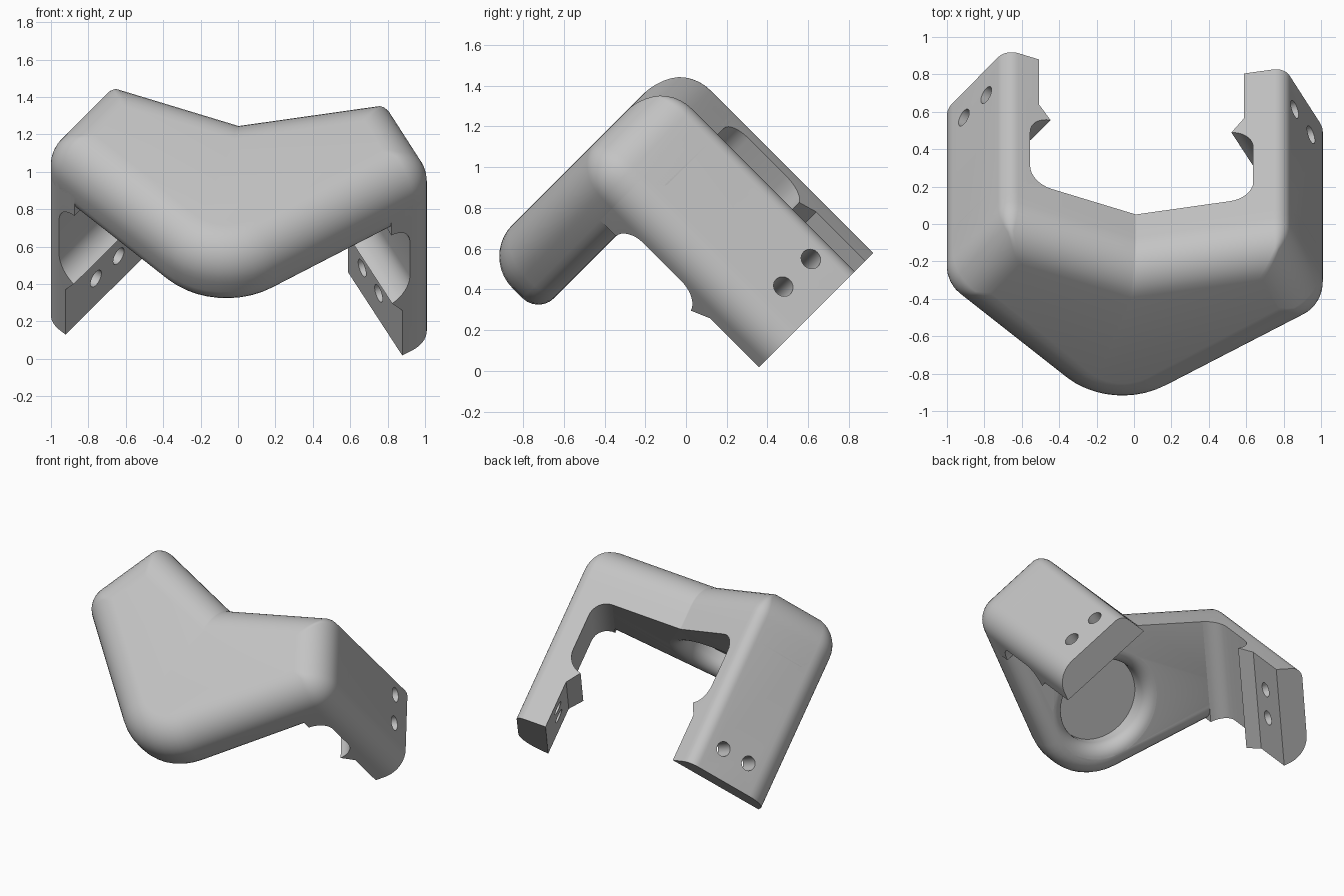
import bpy, bmesh, math
from mathutils import Vector

if "Cube" in bpy.data.objects:
    bpy.data.objects.remove(bpy.data.objects["Cube"])

grey = bpy.data.materials.new("light_grey")
grey.use_nodes = True
grey.diffuse_color = (0.55, 0.55, 0.55, 1)
grey.node_tree.nodes["Principled BSDF"].inputs["Base Color"].default_value = (0.55, 0.55, 0.55, 1)

# The bracket is tilted: u runs up the plate, d runs back along the arms
FRONT, BACK, END = -1.11, -0.71, 0.24
S = math.sqrt(0.5)


def world(x, u, d):
    return (x, (u + d) * S, (u - d) * S)


# Chevron outline corners (x, u, rounding), counter-clockwise from the nose
CORNERS = [(-0.123, -0.465, 0.44), (1.054, 0.394, 0.18), (0.805, 0.941, 0.08),
           (0.01, 0.782, 0.01), (-0.685, 1.08, 0.09), (-1.048, 0.563, 0.17)]
LOWER = (0, 5)


def outline(d, inset=0.0, edges=range(6), seg=10):
    """Rounded outline at depth d with the chosen edges moved inward."""
    n = len(CORNERS)
    pts = [Vector(c[:2]) for c in CORNERS]
    dirs = [(pts[(i + 1) % n] - pts[i]).normalized() for i in range(n)]
    out = [Vector((t.y, -t.x)) for t in dirs]
    off = [inset if i in edges else 0.0 for i in range(n)]
    ring = []
    for i in range(n):
        a, b = i - 1, i
        pa, pb = pts[i] - out[a] * off[a], pts[i] - out[b] * off[b]
        turn = dirs[a].cross(dirs[b])
        p = pa + dirs[a] * ((pb - pa).cross(dirs[b]) / turn)
        r = max(CORNERS[i][2] - (off[a] + off[b]) / 2, 0.02)
        start = p - dirs[a] * r * math.tan(dirs[a].angle(dirs[b]) / 2)
        r = math.copysign(r, turn)
        centre = start - out[a] * r
        for k in range(seg + 1):
            q = centre + out[a].slerp(out[b], k / seg) * r
            ring.append((q.x, q.y, d))
    return ring


def loft(name, rings):
    bm = bmesh.new()
    loops = [[bm.verts.new(world(*p)) for p in ring] for ring in rings]
    for a, b in zip(loops, loops[1:]):
        for i in range(len(a)):
            j = (i + 1) % len(a)
            bm.faces.new((a[i], a[j], b[j], b[i]))
    bm.faces.new(loops[0])
    bm.faces.new(loops[-1])
    bmesh.ops.recalc_face_normals(bm, faces=bm.faces)
    mesh = bpy.data.meshes.new(name)
    bm.to_mesh(mesh)
    bm.free()
    mesh.materials.append(grey)
    obj = bpy.data.objects.new(name, mesh)
    bpy.context.collection.objects.link(obj)
    return obj


def activate(obj):
    bpy.ops.object.select_all(action="DESELECT")
    obj.select_set(True)
    bpy.context.view_layer.objects.active = obj


def cut(obj, cutter):
    cutter.hide_render = True
    mod = obj.modifiers.new("cut", "BOOLEAN")
    mod.operation = "DIFFERENCE"
    mod.solver = "EXACT"
    mod.object = cutter
    activate(obj)
    bpy.ops.object.modifier_apply(modifier=mod.name)
    bpy.data.objects.remove(cutter)


def smooth(obj):
    activate(obj)
    bpy.ops.object.shade_smooth_by_angle(angle=math.radians(30))


def quarter(steps, top=90):
    return [math.radians(top) * k / steps for k in range(steps + 1)]


# Front plate: large front rounding, smaller rounding on the lower back edge
r, q = 0.22, 0.11
rings = [outline(FRONT + r * (1 - math.cos(t)), r * (1 - math.sin(t))) for t in quarter(10)]
rings += [outline(BACK - q * (1 - math.sin(t)), q * (1 - math.cos(t)), LOWER) for t in quarter(6)]
plate = loft("front_plate", rings)

# Round recess in the back of the plate, with a flared rim
f, hole_r = 0.09, 0.30
profile = [(BACK - 0.15, hole_r)]
profile += [(BACK - f + f * math.sin(t), hole_r + f * (1 - math.cos(t))) for t in quarter(8)]
profile.append((BACK + 0.1, hole_r + f))
circle = [math.tau * k / 64 for k in range(64)]
cut(plate, loft("recess_cutter", [[(-0.05 + rad * math.cos(a), 0.2 + rad * math.sin(a), d)
                                  for a in circle] for d, rad in profile]))
smooth(plate)

# Inner face of an arm as (depth, thickness): root fillet, thin web, lip, end pad
inner = [(BACK - 0.25, 0.07)]
inner += [(BACK + 0.12 * (1 - math.cos(t)), 0.07 - 0.12 * math.sin(t)) for t in quarter(8)]
inner += [(-0.33 + 0.14 * math.sin(t), 0.09 - 0.14 * math.cos(t)) for t in quarter(8, 80)]
inner += [(-0.10, 0.0), (END + 0.1, 0.0)]


def make_arm(name, side, x0, u0, slope, holes):
    arm = loft(name, [outline(BACK - 0.14), outline(END)])

    def section(d, s):
        def face(u):
            return x0 + (u - u0) / slope - side * s * math.hypot(1, slope) / abs(slope)
        lo, hi, far = -0.7, 1.4, -side * 1.6
        return [(face(lo), lo, d), (face(hi), hi, d), (far, hi, d), (far, lo, d)]

    cut(arm, loft("arm_cutter", [section(d, s) for d, s in inner]))
    # Screw holes square to the sloping outer face
    along = Vector((1, slope)).normalized()
    normal = Vector((along.y, -along.x))
    for hx, hu in holes:
        tube = []
        for h in (-0.4, 0.4):
            c = Vector((hx, hu)) + normal * h
            tube.append([(*(c + along * 0.05 * math.cos(a)), 0.045 + 0.05 * math.sin(a))
                         for a in circle[::2]])
        cut(arm, loft("hole_cutter", tube))
    smooth(arm)


make_arm("right_arm", -1, -0.925, 0.42, 1.40, [(-0.91, 0.76), (-0.79, 0.93)])
make_arm("left_arm", 1, 0.89, 0.24, -2.17, [(0.945, 0.63), (0.855, 0.82)])
